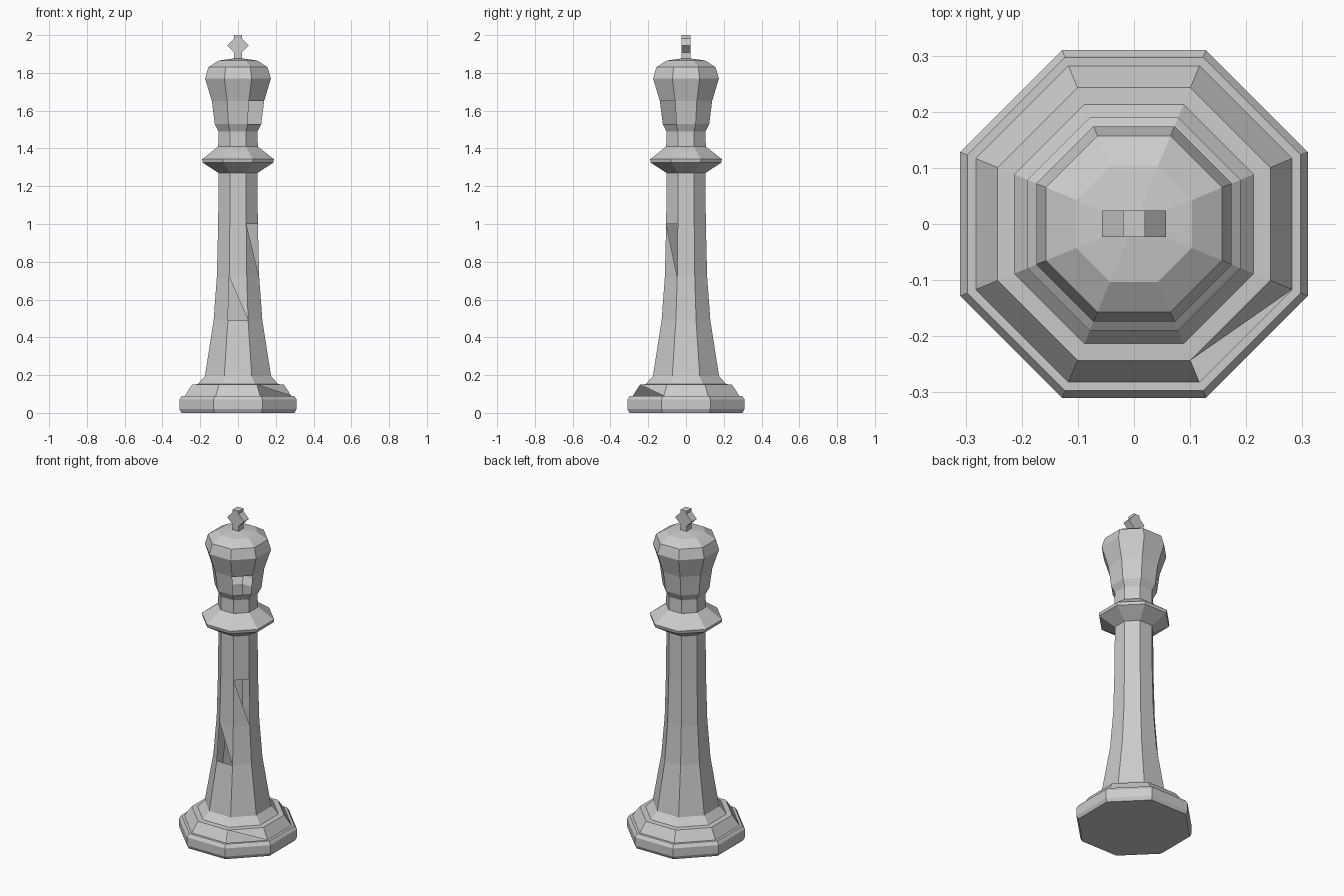
import bpy, bmesh, math

if "Cube" in bpy.data.objects:
    bpy.data.objects.remove(bpy.data.objects["Cube"])

SIDES = 8


def finish(name, bm):
    mesh = bpy.data.meshes.new(name)
    bm.to_mesh(mesh)
    bm.free()
    obj = bpy.data.objects.new(name, mesh)
    bpy.context.collection.objects.link(obj)
    return obj


def lathe(name, profile, chips=None, cap_bottom=False, tip=None):
    """Octagonal turning. profile = (half width across flats, z).
    chips maps (ring, side) to the corners of the part left after chipping."""
    chips = chips or {}
    bm = bmesh.new()
    rings = []
    for half, z in profile:
        r = half / math.cos(math.pi / SIDES)
        rings.append([bm.verts.new((r * math.cos(a), r * math.sin(a), z))
                      for a in [(k + 0.5) * math.tau / SIDES for k in range(SIDES)]])
    for i in range(len(rings) - 1):
        for k in range(SIDES):
            n = (k + 1) % SIDES
            # bottom left, bottom right, top right, top left
            quad = [rings[i][k], rings[i][n], rings[i + 1][n], rings[i + 1][k]]
            keep = chips.get((i, k), (0, 1, 2, 3))
            if keep:
                bm.faces.new([quad[c] for c in keep])
    if cap_bottom:
        bm.faces.new(rings[0][::-1])
    if tip is not None:
        top = bm.verts.new((0, 0, tip))
        for k in range(SIDES):
            bm.faces.new((rings[-1][k], rings[-1][(k + 1) % SIDES], top))
    return finish(name, bm)


FRONT, FRONT_RIGHT = 5, 6

# Stepped foot with a chipped front right slope
lathe("base", [(0.30, 0.0), (0.31, 0.02), (0.31, 0.07), (0.297, 0.09),
               (0.282, 0.09), (0.243, 0.15), (0.213, 0.152), (0.175, 0.195)],
      {(4, FRONT_RIGHT): (1, 2, 3)}, cap_bottom=True)

# Tapered shaft with two chipped panels
lathe("shaft", [(0.175, 0.195), (0.129, 0.49), (0.112, 0.72),
                (0.105, 1.0), (0.103, 1.27)],
      {(1, FRONT): (1, 2, 3), (2, FRONT_RIGHT): (0, 1, 3)})

# Flared collar and neck
lathe("collar", [(0.103, 1.27), (0.187, 1.325), (0.19, 1.343),
                 (0.105, 1.41), (0.103, 1.49)])

# Crown with one missing panel and a shallow pointed roof
lathe("crown", [(0.103, 1.49), (0.123, 1.53), (0.138, 1.65), (0.174, 1.77),
                (0.157, 1.83), (0.103, 1.865)],
      {(1, FRONT_RIGHT): ()}, tip=1.88)

# Finial: extruded diamond outline
half_outline = [(0.02, 1.865), (0.02, 1.908), (0.057, 1.945),
                (0.02, 1.983), (0.02, 2.0)]
outline = half_outline + [(-x, z) for x, z in reversed(half_outline)]
bm = bmesh.new()
face = bm.faces.new([bm.verts.new((x, -0.023, z)) for x, z in outline])
ext = bmesh.ops.extrude_face_region(bm, geom=[face])
bmesh.ops.translate(bm, vec=(0, 0.047, 0),
                    verts=[g for g in ext["geom"] if isinstance(g, bmesh.types.BMVert)])
bmesh.ops.recalc_face_normals(bm, faces=bm.faces)
finish("finial", bm)
